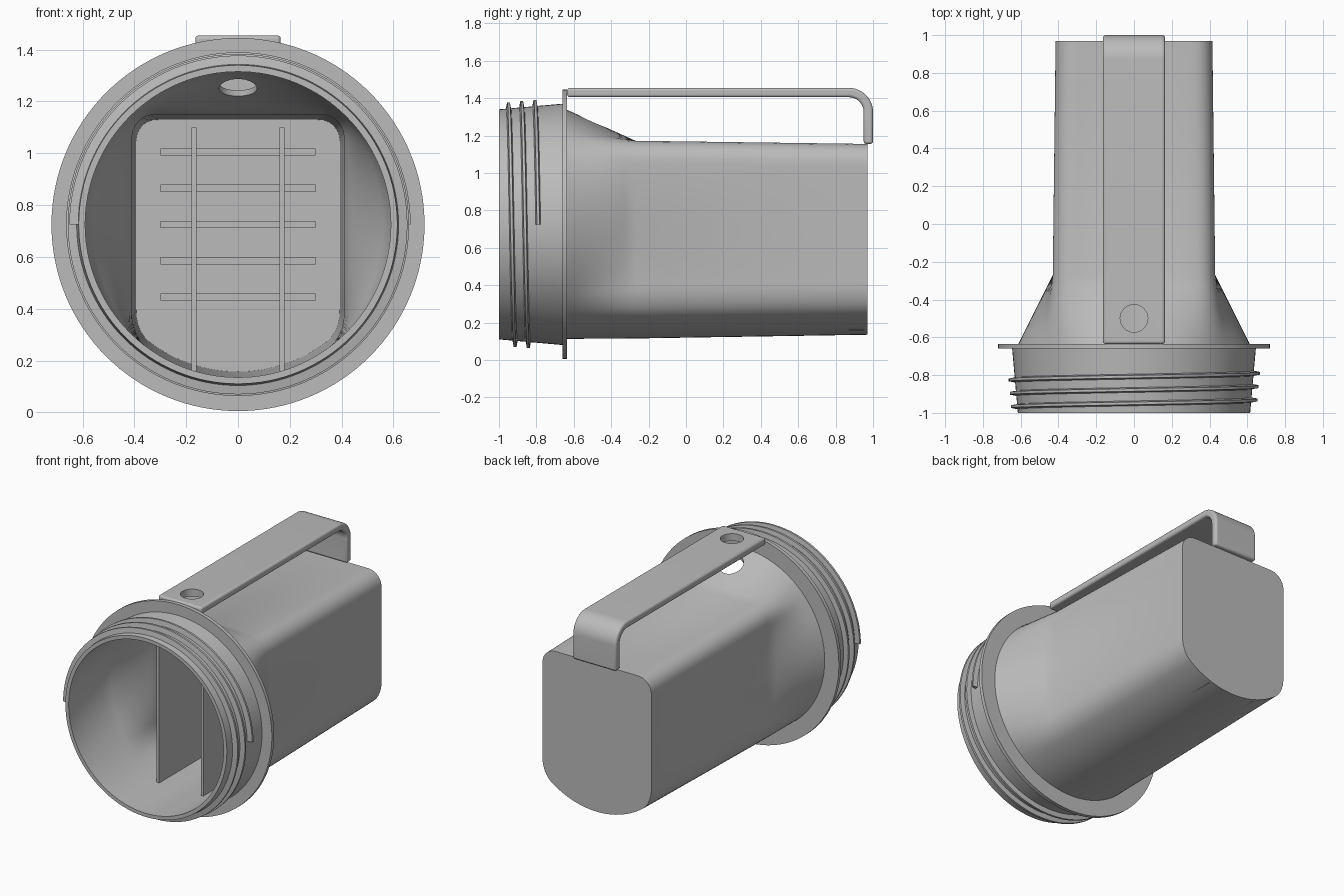
import bpy, bmesh, math

old = bpy.data.objects.get("Cube")
if old:
    bpy.data.objects.remove(old, do_unlink=True)

AXIS_Z = 0.725
SIDES = 128

grey = bpy.data.materials.new("light_grey_plastic")
grey.use_nodes = True
grey.diffuse_color = (0.5, 0.5, 0.5, 1)
grey.node_tree.nodes["Principled BSDF"].inputs["Base Color"].default_value = (0.5, 0.5, 0.5, 1)


def make_object(name, bm):
    bmesh.ops.recalc_face_normals(bm, faces=bm.faces)
    mesh = bpy.data.meshes.new(name)
    bm.to_mesh(mesh)
    bm.free()
    mesh.materials.append(grey)
    obj = bpy.data.objects.new(name, mesh)
    bpy.context.collection.objects.link(obj)
    return obj


def smooth(obj):
    bpy.ops.object.select_all(action='DESELECT')
    obj.select_set(True)
    bpy.context.view_layer.objects.active = obj
    bpy.ops.object.shade_smooth_by_angle(angle=math.radians(30))


def loft(rings):
    """Skin a list of closed rings and cap both ends."""
    bm = bmesh.new()
    loops = [[bm.verts.new(p) for p in ring] for ring in rings]
    for a, b in zip(loops, loops[1:]):
        for i in range(len(a)):
            j = (i + 1) % len(a)
            bm.faces.new((a[i], a[j], b[j], b[i]))
    bm.faces.new(loops[0])
    bm.faces.new(loops[-1])
    return bm


def box(name, x, y, z):
    rings = [[(x0, y[0], z[0]), (x0, y[1], z[0]), (x0, y[1], z[1]), (x0, y[0], z[1])] for x0 in x]
    return make_object(name, loft(rings))


# Body cross-section: rounded rectangle cut by a round floor
def round_max(a, b, r):
    return min(max(a, b), -r) + math.hypot(max(a + r, 0), max(b + r, 0))


def section_radius(angle, half_width, top, floor_r, corner):
    lo, hi = 0.0, 1.0
    for _ in range(30):
        r = (lo + hi) / 2
        x, z = r * math.cos(angle), r * math.sin(angle)
        d = round_max(abs(x) - half_width, z - top, corner)
        if z < 0:
            d = round_max(d, r - floor_r, corner * 0.6)
        lo, hi = (r, hi) if d < 0 else (lo, r)
    return lo


ANGLES = [2 * math.pi * i / SIDES for i in range(SIDES)]


def ring(y, radii):
    return [(r * math.cos(a), y, AXIS_Z + r * math.sin(a)) for a, r in zip(ANGLES, radii)]


def circle(y, r):
    return ring(y, [r] * SIDES)


def section(half_width, top, floor_r, corner=0.1):
    return [section_radius(a, half_width, top, floor_r, corner) for a in ANGLES]


def taper(y0, r0, y1, radii, steps=6):
    """Blend from a round ring to the body cross-section."""
    return [ring(y0 + (y1 - y0) * k / steps,
                 [r0 + (r - r0) * k / steps for r in radii]) for k in range(1, steps + 1)]


# Hollow body with threaded neck, flange, taper and square-shouldered rear
SHOULDER, REAR = -0.27, 0.97
outer_shoulder = section(0.43, 0.447, 0.61)
inner_shoulder = section(0.41, 0.425, 0.59, 0.09)
rings = [circle(-1, 0.615), circle(-0.66, 0.645), circle(-0.66, 0.72),
         circle(-0.635, 0.72), circle(-0.635, 0.612)]
rings += taper(-0.635, 0.612, SHOULDER, outer_shoulder)
rings.append(ring(REAR, section(0.415, 0.43, 0.59)))
inside = [circle(-1, 0.59), circle(-0.635, 0.59)]
inside += taper(-0.635, 0.59, SHOULDER, inner_shoulder)
inside.append(ring(REAR - 0.025, section(0.393, 0.405, 0.568, 0.08)))
body = make_object("body_shell", loft(inside[::-1] + rings))

# Carrying handle: bent strap swept across its width
BEND_Y, BEND_Z = 0.87, 1.325
HALF = 0.165


def bend(r):
    return [(BEND_Y + r * math.sin(t), BEND_Z + r * math.cos(t))
            for t in (math.pi / 2 * k / 12 for k in range(13))]


profile = [(-0.635, 1.455)] + bend(0.13) + [(1.0, 1.155), (0.95, 1.155)]
profile += bend(0.08)[::-1] + [(-0.635, 1.405)]
handle = make_object("handle", loft([[(x, y, z) for y, z in profile] for x in (-HALF, HALF)]))
bevel = handle.modifiers.new("soft_edges", 'BEVEL')
bevel.width = 0.014
bevel.segments = 3
bevel.limit_method = 'ANGLE'
bevel.angle_limit = math.radians(50)

# Round hole passing through the handle and the taper below it
hole_rings = [[(0.073 * math.cos(a), -0.5 + 0.073 * math.sin(a), z) for a in ANGLES[::2]]
              for z in (1.0, 1.6)]
cutter = make_object("hole_cutter", loft(hole_rings))
cutter.hide_render = True
cutter.hide_viewport = True
for obj in (body, handle):
    cut = obj.modifiers.new("hole", 'BOOLEAN')
    cut.operation = 'DIFFERENCE'
    cut.solver = 'EXACT'
    cut.object = cutter
    smooth(obj)

# Screw thread: two and a half turns around the neck
TURNS, STEPS = 2.5, 240
thread_rings = []
for k in range(STEPS + 1):
    t = k / STEPS
    a = math.pi - t * TURNS * 2 * math.pi
    y = -0.967 + 0.177 * t
    base = 0.615 + 0.088 * (y + 1)
    tooth = [(base - 0.01, -0.015), (base + 0.033, -0.007),
             (base + 0.033, 0.007), (base - 0.01, 0.015)]
    thread_rings.append([(r * math.cos(a), y + dy, AXIS_Z + r * math.sin(a)) for r, dy in tooth])
smooth(make_object("neck_thread", loft(thread_rings)))

# Upright dividers inside
for side, x in (("left", 0.17), ("right", -0.17)):
    box(side + "_divider", (x - 0.01, x + 0.01), (-0.63, REAR - 0.02), (0.16, 1.1))

# Horizontal ribs on the inner rear wall
for i in range(5):
    z = 0.445 + 0.14 * i
    box("rear_rib_%d" % (i + 1), (-0.3, 0.3), (0.85, REAR - 0.02), (z - 0.014, z + 0.014))
